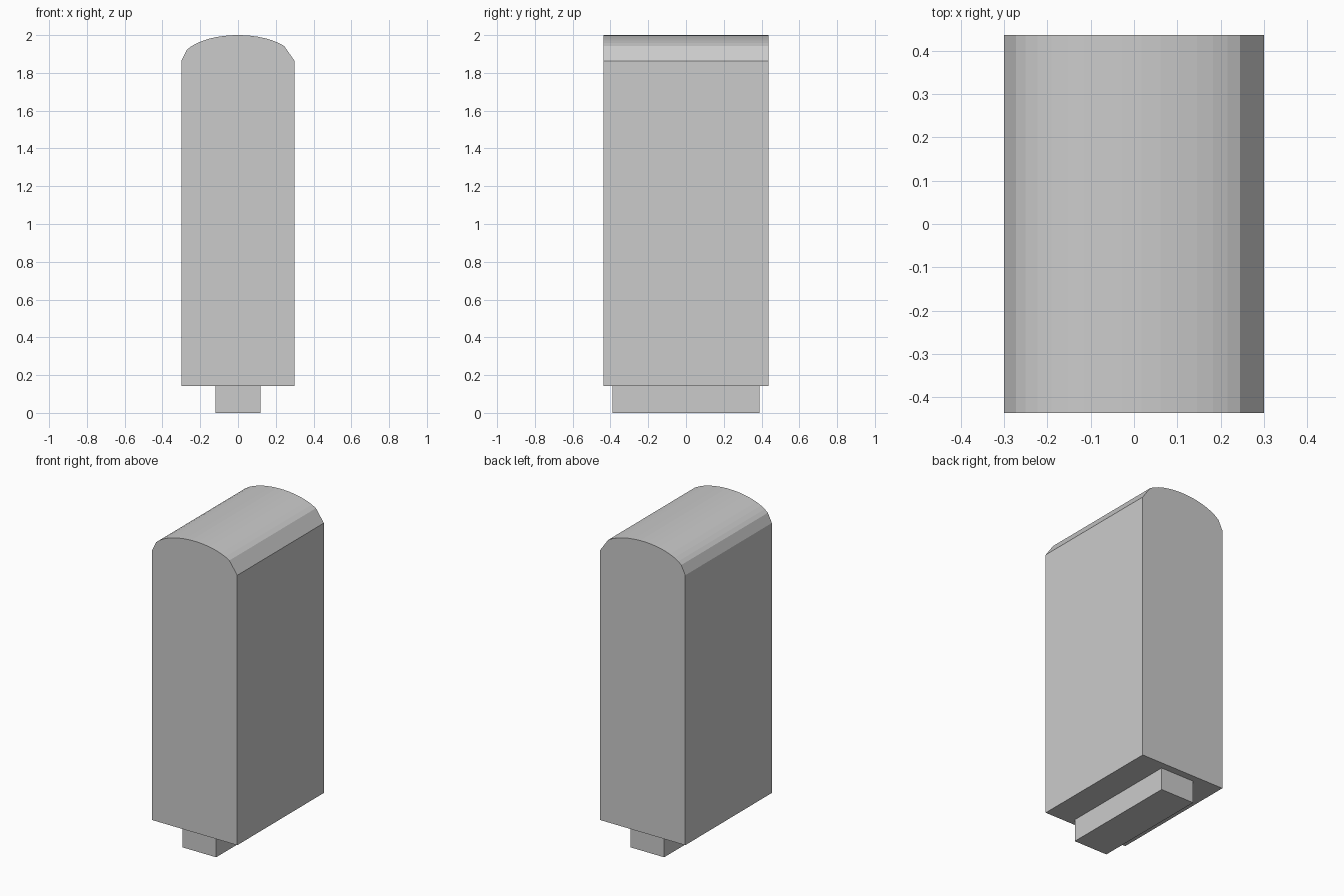
import bpy
import bmesh
from math import cos, sin, radians

if "Cube" in bpy.data.objects:
    bpy.data.objects.remove(bpy.data.objects["Cube"])


def extrude_profile(name, profile, y0, y1):
    """Closed prism from an x-z outline, swept along y."""
    bm = bmesh.new()
    face = bm.faces.new([bm.verts.new((x, y0, z)) for x, z in profile])
    swept = bmesh.ops.extrude_face_region(bm, geom=[face])
    verts = [g for g in swept["geom"] if isinstance(g, bmesh.types.BMVert)]
    bmesh.ops.translate(bm, verts=verts, vec=(0, y1 - y0, 0))
    bmesh.ops.recalc_face_normals(bm, faces=bm.faces)
    mesh = bpy.data.meshes.new(name)
    bm.to_mesh(mesh)
    bm.free()
    obj = bpy.data.objects.new(name, mesh)
    bpy.context.collection.objects.link(obj)
    return obj


HALF_W, RISE, SPRING, FLOOR = 0.3, 0.137, 1.863, 0.143

# Arched crown: elliptical, with a wider chamfer on the right shoulder
START, END, STEPS = 35.5, 155.0, 14
angles = [radians(START + (END - START) * i / STEPS) for i in range(STEPS + 1)]
crown = [(HALF_W * cos(a), SPRING + RISE * sin(a)) for a in angles]

# Tall body with arched top
extrude_profile(
    "body",
    [(-HALF_W, FLOOR), (HALF_W, FLOOR), (HALF_W, SPRING)] + crown + [(-HALF_W, SPRING)],
    -0.436, 0.436)

# Narrow foot under the body
extrude_profile(
    "foot",
    [(-0.119, 0), (0.119, 0), (0.119, FLOOR), (-0.119, FLOOR)],
    -0.39, 0.39)
